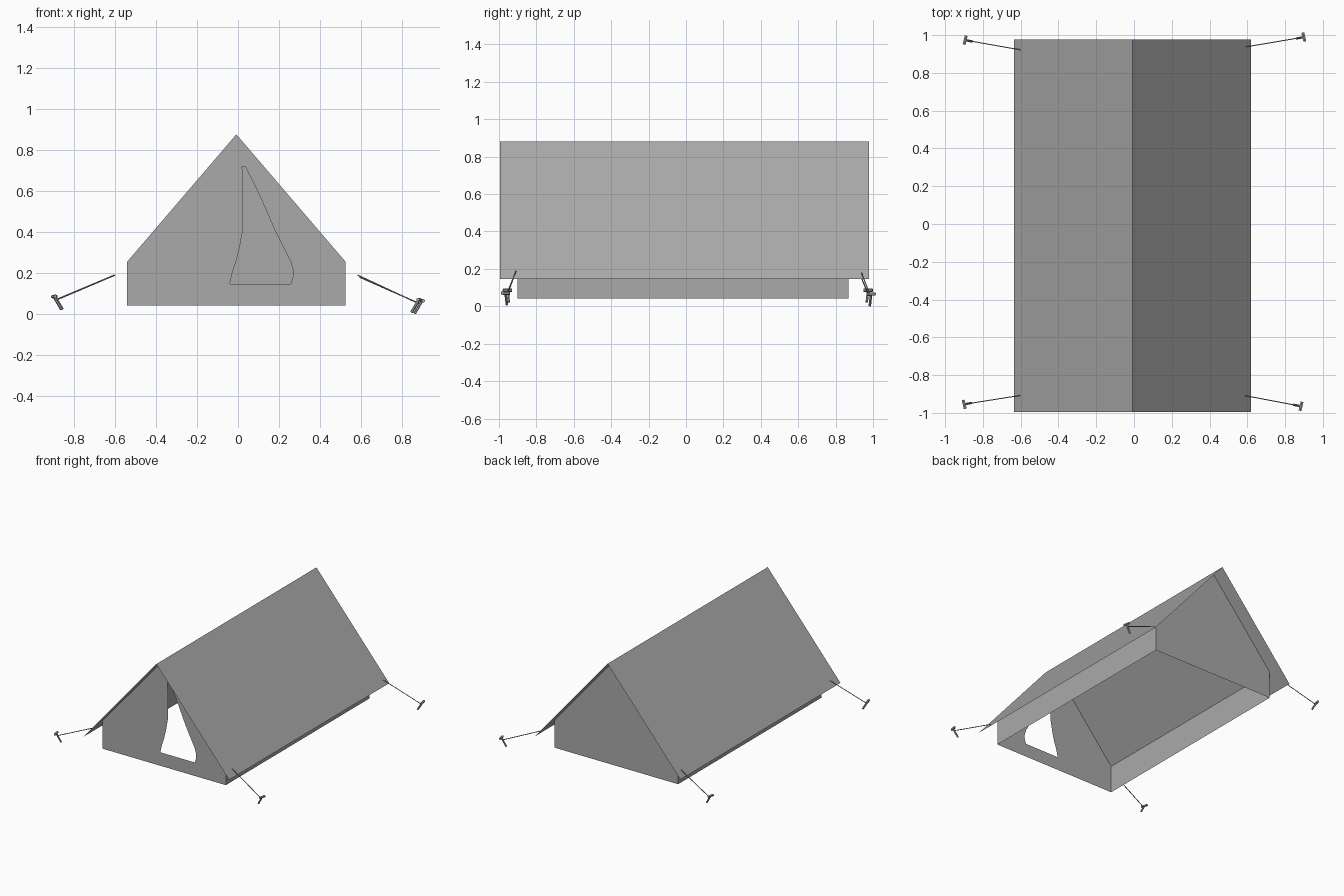
import bpy, bmesh
from mathutils import Vector, Matrix

cube = bpy.data.objects.get("Cube")
if cube:
    bpy.data.objects.remove(cube)

grey = bpy.data.materials.new("canvas grey")
grey.use_nodes = True
grey.diffuse_color = (0.4, 0.4, 0.4, 1)
grey.node_tree.nodes["Principled BSDF"].inputs["Base Color"].default_value = (0.4, 0.4, 0.4, 1)


def finish(name, bm):
    mesh = bpy.data.meshes.new(name)
    bm.to_mesh(mesh)
    bm.free()
    mesh.materials.append(grey)
    obj = bpy.data.objects.new(name, mesh)
    bpy.context.collection.objects.link(obj)
    return obj


def sheet(name, profile, y0, y1):
    """Sweep an open x-z profile along y as a single cloth sheet."""
    bm = bmesh.new()
    a = [bm.verts.new((x, y0, z)) for x, z in profile]
    b = [bm.verts.new((x, y1, z)) for x, z in profile]
    for i in range(len(profile) - 1):
        bm.faces.new((a[i], a[i + 1], b[i + 1], b[i]))
    return finish(name, bm)


def panel(name, outline, y, hole=None):
    """Flat upright panel, optionally with a hole."""
    bm = bmesh.new()
    edges = []
    for loop in [outline] + ([hole] if hole else []):
        vs = [bm.verts.new((x, y, z)) for x, z in loop]
        edges += [bm.edges.new((vs[i - 1], vs[i])) for i in range(len(vs))]
    bmesh.ops.triangle_fill(bm, use_beauty=True, use_dissolve=False, edges=edges)
    # Gables face outward
    for f in bm.faces:
        f.normal_update()
        if f.normal.y * y < 0:
            f.normal_flip()
    return finish(name, bm)


def bar(bm, start, end, radius, sides):
    """Prism between two points."""
    start, end = Vector(start), Vector(end)
    d = end - start
    m = Matrix.Translation((start + end) / 2) @ d.to_track_quat("Z", "Y").to_matrix().to_4x4()
    bmesh.ops.create_cone(bm, cap_ends=True, segments=sides, radius1=radius,
                          radius2=radius, depth=d.length, matrix=m)


# Tent dimensions
MID, RIDGE = -0.008, 0.88
EAVE_X, EAVE_Z = 0.628, 0.145
WALL_X, WALL_TOP, WALL_LOW = 0.533, 0.256, 0.042
FRONT, BACK = -0.9, 0.87

# Roof sheet
sheet("roof", [(MID - EAVE_X, EAVE_Z), (MID, RIDGE), (MID + EAVE_X, EAVE_Z)], -0.995, 0.978)

# Low side walls
sheet("right_wall", [(MID - WALL_X, WALL_LOW), (MID - WALL_X, WALL_TOP)], FRONT, BACK)
sheet("left_wall", [(MID + WALL_X, WALL_TOP), (MID + WALL_X, WALL_LOW)], FRONT, BACK)

# Gable ends, with the door opening in the front one
gable = [(MID - WALL_X, WALL_LOW), (MID + WALL_X, WALL_LOW), (MID + WALL_X, WALL_TOP),
         (MID, RIDGE - 0.002), (MID - WALL_X, WALL_TOP)]
door = [(-0.04, 0.147), (0.257, 0.147), (0.268, 0.18), (0.27, 0.21), (0.258, 0.255),
        (0.18, 0.41), (0.11, 0.57), (0.035, 0.722), (0.02, 0.722), (0.025, 0.64),
        (0.025, 0.42), (0.01, 0.335), (-0.007, 0.265), (-0.028, 0.2)]
panel("front_gable", gable, FRONT, door)
panel("back_gable", gable, BACK)

# Guy ropes and pegs: rope start, then peg position
corners = {
    "front_right": ((-0.605, -0.908, 0.19), (-0.89, -0.953, 0.07)),
    "front_left": ((0.585, -0.908, 0.19), (0.875, -0.963, 0.055)),
    "back_right": ((-0.602, 0.922, 0.19), (-0.885, 0.972, 0.07)),
    "back_left": ((0.595, 0.938, 0.18), (0.89, 0.988, 0.05)),
}
for corner, (top, peg) in corners.items():
    bm = bmesh.new()
    bar(bm, top, peg, 0.003, 6)
    finish(corner + "_rope", bm)

    # Peg: shaft leaning back under the rope, with a cross head
    side = 1 if peg[0] > 0 else -1
    end = 1 if peg[1] > 0 else -1
    p = Vector(peg)
    lean = Vector((side * 0.5, end * 0.1, 0.85)).normalized()
    across = Vector((side * 0.25, -end, 0)).cross(lean).cross(lean).normalized()
    head = p + lean * 0.018
    bm = bmesh.new()
    bar(bm, head, p - lean * 0.055, 0.007, 6)
    bar(bm, head - across * 0.024, head + across * 0.024, 0.009, 6)
    finish(corner + "_peg", bm)
